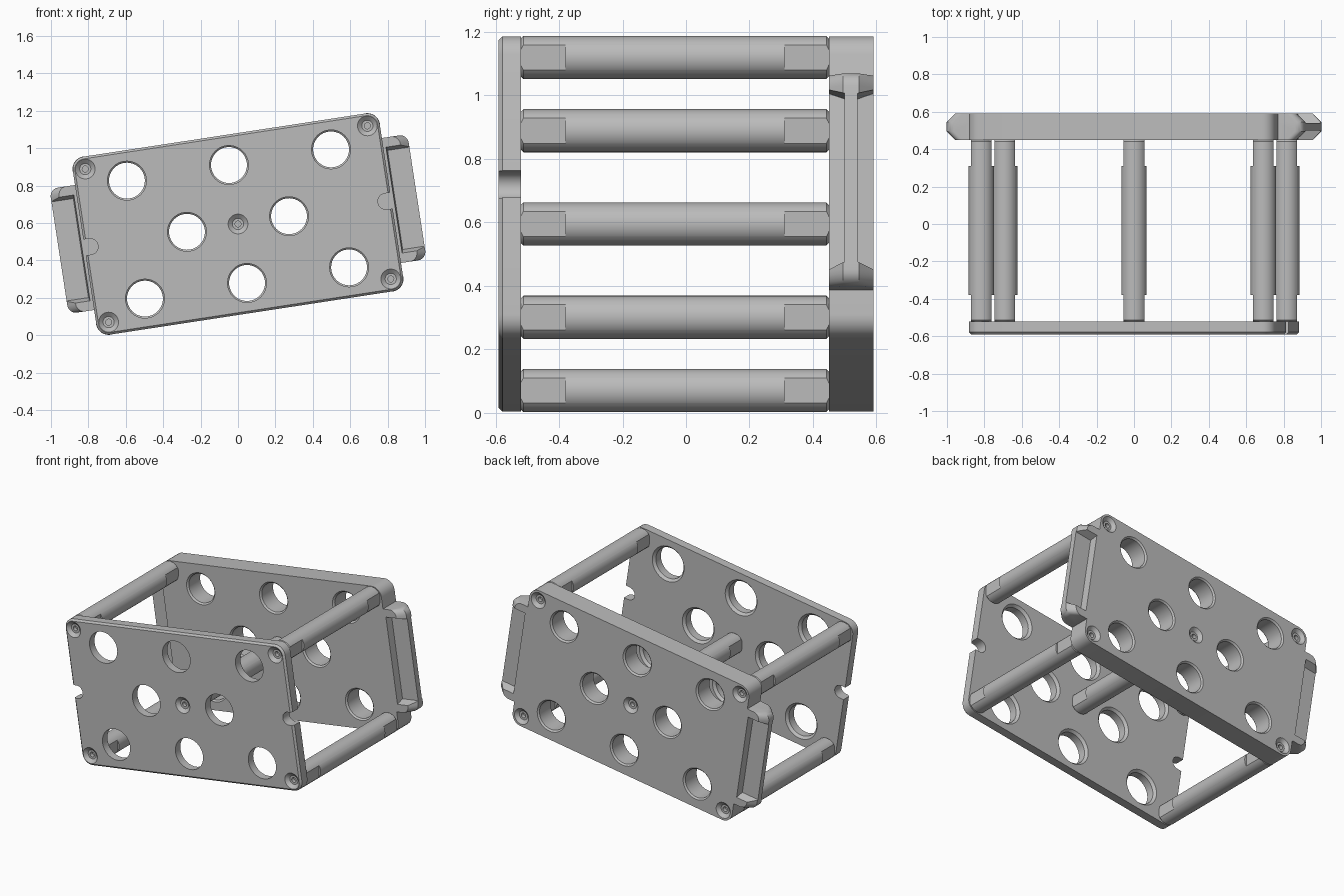
import bpy, bmesh, math
from mathutils import Matrix, Vector

old = bpy.data.objects.get("Cube")
if old:
    bpy.data.objects.remove(old, do_unlink=True)

TILT = Matrix.Translation((0, 0, 0.595)) @ Matrix.Rotation(math.radians(-8.7), 4, 'Y')
HALF_W, HALF_H, CORNER = 0.83, 0.481, 0.067
SCREWS = [(x, z) for x in (-0.763, 0.763) for z in (-0.414, 0.414)] + [(0, 0)]
HOLES = [(x, z) for x in (-0.552, 0, 0.552) for z in (-0.319, 0.319)]
HOLES += [(-0.276, 0), (0.276, 0)]

grey = bpy.data.materials.new("light_grey")
grey.use_nodes = True
grey.diffuse_color = (0.5, 0.5, 0.5, 1)
grey.node_tree.nodes["Principled BSDF"].inputs["Base Color"].default_value = (0.5, 0.5, 0.5, 1)


def loft(bm, layers):
    """Skin a list of (y, outline) layers into a closed solid."""
    rings = [[bm.verts.new((x, y, z)) for x, z in pts] for y, pts in layers]
    n = len(rings[0])
    for a, b in zip(rings, rings[1:]):
        for i in range(n):
            j = (i + 1) % n
            bm.faces.new((a[i], a[j], b[j], b[i]))
    bm.faces.new(rings[0])
    bm.faces.new(rings[-1])


def circle(cx, cz, r, n=40):
    return [(cx + r * math.cos(2 * math.pi * i / n), cz + r * math.sin(2 * math.pi * i / n))
            for i in range(n)]


def rounded(x0, x1, z0, z1, r, steps=6):
    pts = []
    corners = [(x1 - r, z1 - r), (x0 + r, z1 - r), (x0 + r, z0 + r), (x1 - r, z0 + r)]
    for q, (cx, cz) in enumerate(corners):
        for i in range(steps + 1):
            a = math.pi / 2 * (q + i / steps)
            pts.append((cx + r * math.cos(a), cz + r * math.sin(a)))
    return pts


def box(x0, x1, z0, z1):
    return [(x0, z0), (x1, z0), (x1, z1), (x0, z1)]


def turned(bm, cx, cz, profile):
    loft(bm, [(y, circle(cx, cz, r)) for y, r in profile])


def to_object(name, bm):
    bmesh.ops.recalc_face_normals(bm, faces=bm.faces)
    mesh = bpy.data.meshes.new(name)
    bm.to_mesh(mesh)
    bm.free()
    mesh.materials.append(grey)
    obj = bpy.data.objects.new(name, mesh)
    bpy.context.collection.objects.link(obj)
    return obj


def carve(obj, cut_bm):
    """Subtract the cutter solids and keep the result as plain mesh."""
    cutter = to_object("cutter", cut_bm)
    cutter.hide_render = True
    mod = obj.modifiers.new("cut", 'BOOLEAN')
    mod.operation, mod.solver, mod.object = 'DIFFERENCE', 'EXACT', cutter
    deps = bpy.context.evaluated_depsgraph_get()
    mesh = bpy.data.meshes.new_from_object(obj.evaluated_get(deps))
    obj.modifiers.clear()
    obj.data = mesh
    bpy.data.objects.remove(cutter, do_unlink=True)


def smooth(obj):
    obj.data.shade_smooth()
    obj.data.set_sharp_from_angle(angle=math.radians(30))


def plate_outline(inset):
    return rounded(-HALF_W + inset, HALF_W - inset, -HALF_H + inset, HALF_H - inset,
                   CORNER - inset)


def screw_recesses(bm, face, inward):
    """Countersunk screw seats with a small socket."""
    steps = [(-0.03, 0.053), (0, 0.053), (0.02, 0.03), (0.02, 0.016), (0.045, 0.016)]
    for x, z in SCREWS:
        turned(bm, x, z, [(face + inward * d, r) for d, r in steps])


# Front plate, chamfered towards the front
bm = bmesh.new()
loft(bm, [(-0.59, plate_outline(0.012)), (-0.578, plate_outline(0)), (-0.52, plate_outline(0))])
front = to_object("front_plate", bm)
cut = bmesh.new()
for x, z in HOLES:
    turned(cut, x, z, [(-0.62, 0.104), (-0.537, 0.104), (-0.51, 0.128)])
screw_recesses(cut, -0.59, 1)
for s in (-1, 1):
    # rounded notch in the middle of each short edge
    arc = [(0.8 - 0.043 * math.sin(math.pi * i / 12), 0.043 * math.cos(math.pi * i / 12))
           for i in range(13)]
    outline = [(s * x, z) for x, z in [(0.9, 0.043)] + arc + [(0.9, -0.043)]]
    loft(cut, [(-0.62, outline), (-0.5, outline)])
carve(front, cut)
front.matrix_world = TILT
smooth(front)

# Thick back plate
bm = bmesh.new()
loft(bm, [(0.45, plate_outline(0)), (0.59, plate_outline(0))])
back = to_object("back_plate", bm)
cut = bmesh.new()
for x, z in HOLES:
    turned(cut, x, z, [(0.44, 0.116), (0.46, 0.096), (0.58, 0.096), (0.6, 0.116)])
screw_recesses(cut, 0.59, -1)
carve(back, cut)
back.matrix_world = TILT
smooth(back)

# Side flanges: tapered outer edge, pocketed on both faces around a thin web
for name, s in (("left_flange", 1), ("right_flange", -1)):
    def flange_outline(inset):
        pts = rounded(0.76, 0.968 - inset, -0.338, 0.338, 0.045)
        return [(s * max(x, 0.825), z) for x, z in pts]

    bm = bmesh.new()
    loft(bm, [(0.45, flange_outline(0.045)), (0.495, flange_outline(0)),
              (0.545, flange_outline(0)), (0.59, flange_outline(0.045))])
    flange = to_object(name, bm)
    cut = bmesh.new()
    for face, floor in ((0.44, 0.5), (0.6, 0.54)):
        outer = [(s * x, z) for x, z in box(0.843, 1.1, -0.29, 0.29)]
        inner = [(s * x, z) for x, z in box(0.85, 1.1, -0.268, 0.268)]
        loft(cut, [(face, outer), (floor, inner)])
    carve(flange, cut)
    flange.matrix_world = TILT
    smooth(flange)

# Spacer rods: one turned rod with wrench flats, shared by all five places
bm = bmesh.new()
turned(bm, 0, 0, [(-0.52, 0.06), (-0.512, 0.068), (0.442, 0.068), (0.45, 0.06)])
rod = to_object("spacer_rod_1", bm)
cut = bmesh.new()
for y0, y1 in ((-0.6, -0.38), (0.31, 0.6)):
    for s in (-1, 1):
        pts = box(s * 0.055, s * 0.2, -0.2, 0.2)
        loft(cut, [(y0, pts), (y1, pts)])
carve(rod, cut)
smooth(rod)
for i, (x, z) in enumerate(SCREWS):
    if i:
        rod = bpy.data.objects.new(f"spacer_rod_{i + 1}", rod.data)
        bpy.context.collection.objects.link(rod)
    rod.location = TILT @ Vector((x, 0, z))
